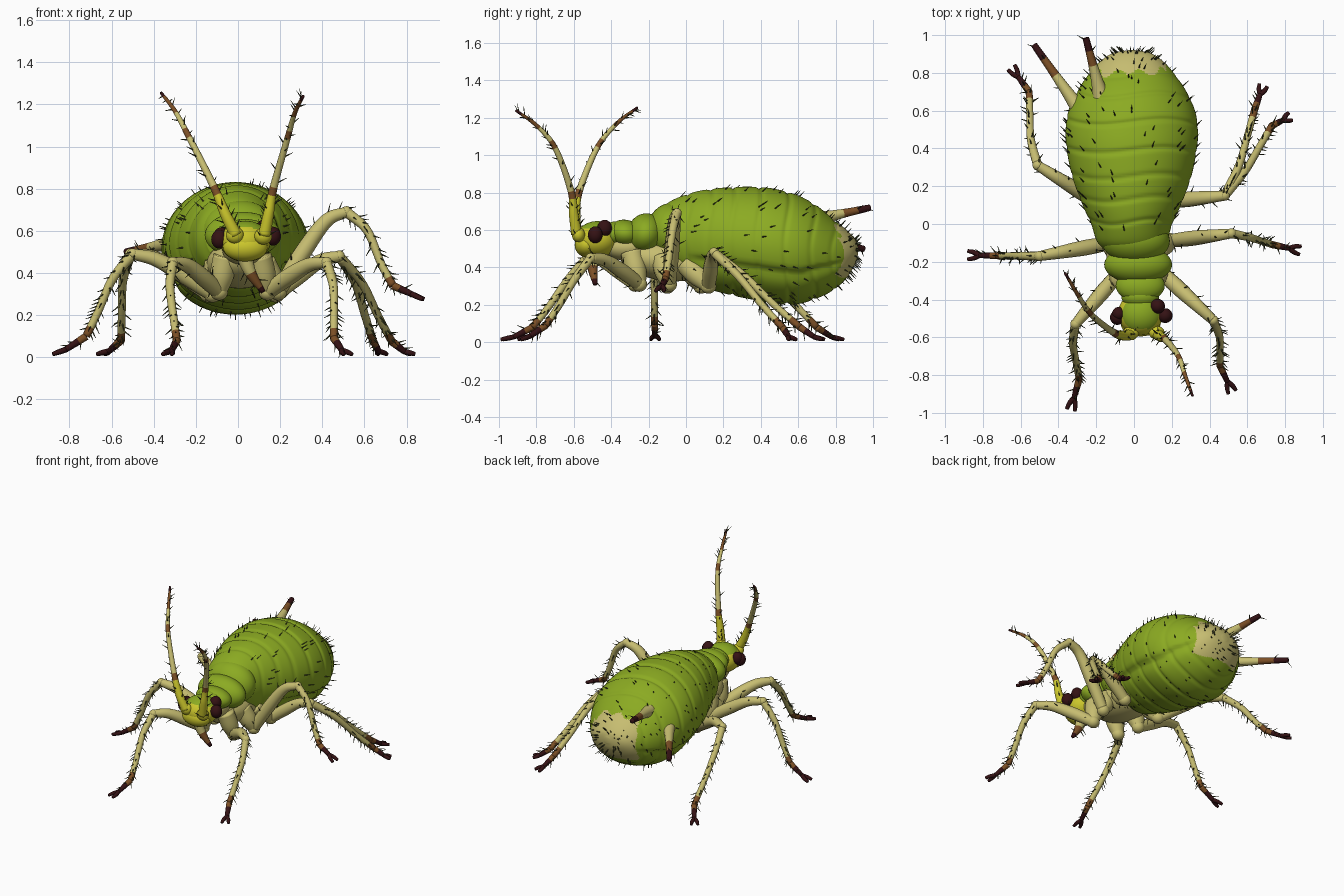
import bpy, bmesh, math, random
from mathutils import Vector, Matrix

if "Cube" in bpy.data.objects:
    bpy.data.objects.remove(bpy.data.objects["Cube"])

random.seed(4)
COLOURS = [("leaf_green", (0.26, 0.405, 0.016)), ("pale_cream", (0.57, 0.51, 0.165)),
           ("yellow", (0.60, 0.57, 0.025)), ("rust_brown", (0.20, 0.078, 0.019)),
           ("dark_maroon", (0.035, 0.006, 0.007)), ("olive_bristle", (0.06, 0.07, 0.023))]
MATS = []
for name, c in COLOURS:
    m = bpy.data.materials.new(name)
    m.diffuse_color = (*c, 1)
    m.use_nodes = True
    m.node_tree.nodes["Principled BSDF"].inputs["Base Color"].default_value = m.diffuse_color
    MATS.append(m)
GREEN, CREAM, YELLOW, RUST, DARK, OLIVE = range(6)


def finish(bm, name):
    bmesh.ops.recalc_face_normals(bm, faces=bm.faces)
    me = bpy.data.meshes.new(name)
    for f in bm.faces:
        f.smooth = True
    bm.to_mesh(me)
    bm.free()
    for m in MATS:
        me.materials.append(m)
    ob = bpy.data.objects.new(name, me)
    bpy.context.collection.objects.link(ob)
    return ob


def catmull(pts, n):
    """Smooth interpolation through points of any dimension."""
    p = [Vector(q) for q in pts]
    p = [p[0] * 2 - p[1]] + p + [p[-1] * 2 - p[-2]]
    out = []
    for i in range(1, len(p) - 2):
        a, b, c, d = p[i - 1:i + 3]
        for k in range(n):
            t = k / n
            out.append(0.5 * (2 * b + (c - a) * t + (2 * a - 5 * b + 4 * c - d) * t * t
                              + (3 * b - a - 3 * c + d) * t ** 3))
    return out + [p[-2]]


def skin(bm, rings, rule):
    """Join vertex rings and cap both ends; rule(centre, fraction) gives the colour."""
    vs = [[bm.verts.new(q) for q in r] for r in rings]
    n = len(vs[0])
    for i in range(len(vs) - 1):
        for j in range(n):
            k = (j + 1) % n
            f = bm.faces.new((vs[i][j], vs[i][k], vs[i + 1][k], vs[i + 1][j]))
            f.material_index = rule(f.calc_center_median(), (i + 0.5) / (len(vs) - 1))
    for i, t in ((0, 0), (-1, 1)):
        f = bm.faces.new(vs[i])
        f.material_index = rule(f.calc_center_median(), t)


def bristle(bm, p, d, length, r=0.004):
    d = d.normalized()
    rot = d.to_track_quat('Z', 'Y').to_matrix().to_4x4()
    res = bmesh.ops.create_cone(bm, segments=4, radius1=r, radius2=0.001, depth=length, cap_ends=True,
                                matrix=Matrix.Translation(p + d * length * 0.45) @ rot)
    for f in {f for v in res['verts'] for f in v.link_faces}:
        f.material_index = OLIVE


def tube(bm, pts, radii, bands, hairs=0, sides=12, steps=8):
    """Tapered tube. bands = [(end fraction, colour), ...]"""
    path = catmull([(*p, r) for p, r in zip(pts, radii)], steps)
    pos = [q.to_3d() for q in path]
    n = Vector((0.31, 0.52, 0.8))
    rings = []
    for i, q in enumerate(pos):
        t = (pos[min(i + 1, len(pos) - 1)] - pos[max(i - 1, 0)]).normalized()
        n = (n - t * n.dot(t)).normalized()
        b = t.cross(n)
        rings.append([q + (n * math.cos(a) + b * math.sin(a)) * path[i][3]
                      for a in (2 * math.pi * j / sides for j in range(sides))])
    skin(bm, rings, lambda c, f: next((m for e, m in bands if f <= e), bands[-1][1]))
    for h in range(hairs):
        i = min(int((h + 0.5) / hairs * len(pos)), len(pos) - 2)
        root = random.choice(rings[i])
        t = (pos[i + 1] - pos[i]).normalized()
        bristle(bm, root, (root - pos[i]).normalized() + t * 0.8, random.uniform(0.028, 0.045))


def ball(bm, c, r, colour, tilt=0.0):
    """Ellipsoid; colour is an index or a rule on the face normal."""
    mat = Matrix.Translation(c) @ Matrix.Rotation(tilt, 4, 'X') @ Matrix.Diagonal((*r, 1))
    res = bmesh.ops.create_uvsphere(bm, u_segments=32, v_segments=20, radius=1, matrix=mat)
    for f in {f for v in res['verts'] for f in v.link_faces}:
        f.normal_update()
        f.material_index = colour(f.normal) if callable(colour) else colour


# Abdomen: stacked rings (y, half width, top, bottom) with segment and side-fold grooves
PROFILE = [(-0.14, 0.14, 0.70, 0.44), (-0.09, 0.185, 0.75, 0.38), (0.0, 0.215, 0.79, 0.33), (0.1, 0.26, 0.815, 0.29),
           (0.25, 0.315, 0.83, 0.25), (0.4, 0.345, 0.83, 0.22), (0.5, 0.35, 0.815, 0.205),
           (0.6, 0.335, 0.785, 0.205), (0.7, 0.29, 0.73, 0.235), (0.79, 0.23, 0.655, 0.28),
           (0.86, 0.168, 0.60, 0.345), (0.905, 0.10, 0.55, 0.42), (0.92, 0.02, 0.51, 0.47)]
GROOVES = (0.01, 0.13, 0.25, 0.39, 0.54, 0.68, 0.79)
rings = []
for y, w, top, bot in catmull(PROFILE, 12):
    ring = []
    for j in range(96):
        a = 2 * math.pi * j / 96
        s = math.sin(a)
        wave = y + 0.015 * math.cos(3 * a)
        deep = 0.012 + 0.022 * abs(s)
        k = 1 - sum(deep * math.exp(-((wave - g) / 0.012) ** 2) for g in GROOVES)
        # upper lobe overhangs the belly along a fold that rises to the tail
        fold = s + 0.42 - 0.9 * max(0, y - 0.62)
        if 0.0 < y < 0.86:
            fade = min(1, y / 0.08, (0.86 - y) / 0.08)
            k -= fade * (0.06 * math.exp(-(fold / 0.035) ** 2) if fold > 0
                         else 0.06 * math.exp(-(fold / 0.16) ** 2))
        ring.append(Vector((-0.012 + w * k * math.cos(a), y, (top + bot) / 2 + (top - bot) / 2 * k * s)))
    rings.append(ring)


def abdomen_colour(c, f):
    edge = 0.80 + 0.02 * math.sin(c.x * 55) + 0.012 * math.sin(c.z * 80)
    return CREAM if c.y > edge and abs(c.x + 0.01) < 0.18 and c.z > 0.345 else GREEN


bm = bmesh.new()
skin(bm, rings, abdomen_colour)
finish(bm, "abdomen")

# Abdomen bristles
bm = bmesh.new()
for k in range(195):
    i = random.randint(20, len(rings) - 8) if k < 180 else random.randint(112, len(rings) - 8)
    p = random.choice(rings[i])
    mid = sum(rings[i], Vector()) / 96
    bristle(bm, p, (p - mid).normalized() + Vector((0, 0.9, 0)), random.uniform(0.03, 0.05))
finish(bm, "abdomen_bristles")

# Thorax plates and pale underside
bm = bmesh.new()
ball(bm, (0.033, -0.385, 0.58), (0.10, 0.06, 0.066), GREEN, -0.2)
ball(bm, (0.033, -0.325, 0.582), (0.13, 0.09, 0.073), GREEN, -0.2)
ball(bm, (0.022, -0.215, 0.58), (0.18, 0.10, 0.11), GREEN, -0.2)
ball(bm, (0.01, -0.09, 0.60), (0.18, 0.12, 0.145), GREEN, -0.2)
finish(bm, "thorax_plates")
bm = bmesh.new()
ball(bm, (0.01, -0.12, 0.44), (0.16, 0.24, 0.11), CREAM, -0.15)
ball(bm, (0.025, -0.31, 0.51), (0.10, 0.13, 0.075), CREAM)
finish(bm, "thorax_underside")

# Head with green crown, antenna sockets and beak
bm = bmesh.new()
ball(bm, (0.035, -0.475, 0.55), (0.12, 0.115, 0.098),
     lambda n: GREEN if n.z > 0.64 and n.y > -0.65 else YELLOW)
ball(bm, (-0.015, -0.575, 0.58), (0.042, 0.035, 0.04), YELLOW)
ball(bm, (0.12, -0.575, 0.575), (0.042, 0.035, 0.04), YELLOW)
ball(bm, (0.035, -0.53, 0.52), (0.105, 0.065, 0.065), YELLOW)
finish(bm, "head")
bm = bmesh.new()
tube(bm, [(0.03, -0.50, 0.48), (0.06, -0.50, 0.40), (0.12, -0.485, 0.31)], [0.04, 0.028, 0.012],
     [(0.5, CREAM), (0.9, RUST), (1, DARK)], 6)
finish(bm, "beak")

# Eyes
bm = bmesh.new()
for c, r in (((0.165, -0.485, 0.575), 0.039), ((0.125, -0.435, 0.61), 0.039),
             ((-0.088, -0.495, 0.56), 0.039), ((-0.08, -0.475, 0.575), 0.036)):
    ball(bm, c, (r, r, r * 1.15), DARK)
finish(bm, "eyes")

# Antennae
BANDS = [(0.34, YELLOW), (0.41, RUST), (0.6, CREAM), (0.65, RUST), (0.78, CREAM), (0.94, RUST), (1, DARK)]
for side, pts in (("left", [(-0.01, -0.585, 0.58), (-0.06, -0.59, 0.68), (-0.115, -0.57, 0.81),
                            (-0.23, -0.475, 1.04), (-0.30, -0.37, 1.17), (-0.365, -0.26, 1.255)]),
                  ("right", [(0.125, -0.585, 0.58), (0.145, -0.60, 0.68), (0.17, -0.615, 0.81),
                             (0.235, -0.70, 1.04), (0.27, -0.80, 1.16), (0.31, -0.91, 1.24)])):
    bm = bmesh.new()
    tube(bm, pts, [0.03, 0.026, 0.019, 0.015, 0.011, 0.007], BANDS, 34)
    finish(bm, side + "_antenna")

# Legs: hip, femur root, knee, ankle, toe, femur bow height
LEGS = {
    "left_front": ((-0.06, -0.29, 0.48), (-0.09, -0.27, 0.31), (-0.31, -0.53, 0.45), (-0.29, -0.82, 0.08), (-0.335, -0.985, 0.015), 0.03),
    "left_middle": ((-0.10, -0.13, 0.45), (-0.12, -0.10, 0.30), (-0.50, -0.17, 0.49), (-0.72, -0.168, 0.10), (-0.88, -0.165, 0.015), 0.03),
    "left_hind": ((-0.10, 0.0, 0.42), (-0.14, 0.08, 0.30), (-0.51, 0.31, 0.49), (-0.555, 0.70, 0.08), (-0.65, 0.83, 0.015), 0.04),
    "right_front": ((0.10, -0.29, 0.48), (0.14, -0.25, 0.31), (0.42, -0.51, 0.45), (0.455, -0.75, 0.09), (0.52, -0.89, 0.015), 0.03),
    "right_middle": ((0.12, -0.13, 0.45), (0.19, -0.09, 0.31), (0.515, -0.05, 0.69), (0.735, -0.11, 0.34), (0.88, -0.14, 0.275), 0.07),
    "right_hind": ((0.12, 0.0, 0.42), (0.18, 0.12, 0.30), (0.48, 0.15, 0.48), (0.64, 0.61, 0.08), (0.685, 0.735, 0.015), 0.03),
    "right_hind_second": ((0.12, 0.0, 0.42), (0.18, 0.12, 0.30), (0.48, 0.15, 0.48), (0.73, 0.52, 0.075), (0.83, 0.57, 0.015), 0.03),
}
for name, data in LEGS.items():
    hip, root, knee, ankle, toe = (Vector(v) for v in data[:5])
    up = Vector((0, 0, data[5]))
    bm = bmesh.new()
    if not name.endswith("second"):
        tube(bm, [hip, hip.lerp(root, 0.55), root], [0.06, 0.058, 0.038], [(1, CREAM)], 4)
        ball(bm, root, (0.042, 0.042, 0.04), CREAM)
        tube(bm, [root, root.lerp(knee, 0.35) + up * 0.7, root.lerp(knee, 0.7) + up, knee],
             [0.036, 0.041, 0.034, 0.026], [(1, CREAM)], 6)
        ball(bm, knee, (0.027, 0.027, 0.027), CREAM)
    out = Vector((knee.x, 0, 0)).normalized() * 0.02
    tube(bm, [knee, knee.lerp(ankle, 0.35) + out + up * 0.5, knee.lerp(ankle, 0.7) + out * 0.5, ankle],
         [0.025, 0.021, 0.019, 0.019], [(0.87, CREAM), (1, RUST)], 38)
    # foot with a pair of claws
    d = toe - ankle
    mid = ankle.lerp(toe, 0.6)
    mid.z -= 0.012 if ankle.z < 0.2 else 0
    tube(bm, [ankle, ankle.lerp(mid, 0.5), mid], [0.019, 0.017, 0.014], [(0.4, RUST), (1, DARK)], 4)
    s = d.cross(Vector((0, 0, 1))).normalized() * 0.022
    for k in (-1, 1):
        tube(bm, [mid, mid.lerp(toe, 0.5) + s * k * 0.7, toe + s * k], [0.014, 0.013, 0.010], [(1, DARK)], 0, 8)
    finish(bm, name + "_leg")

# Tail tubes, both leaning to the left
for name, base, tip in (("upper", (-0.17, 0.66, 0.65), (-0.255, 0.985, 0.72)),
                        ("lower", (-0.27, 0.58, 0.55), (-0.53, 0.95, 0.50))):
    a, b = Vector(base), Vector(tip)
    bm = bmesh.new()
    tube(bm, [a, a.lerp(b, 0.25), a.lerp(b, 0.6), a.lerp(b, 0.95), b],
         [0.05, 0.034, 0.023, 0.018, 0.016], [(0.48, CREAM), (0.64, RUST), (1, DARK)], 4)
    finish(bm, name + "_tail_tube")
